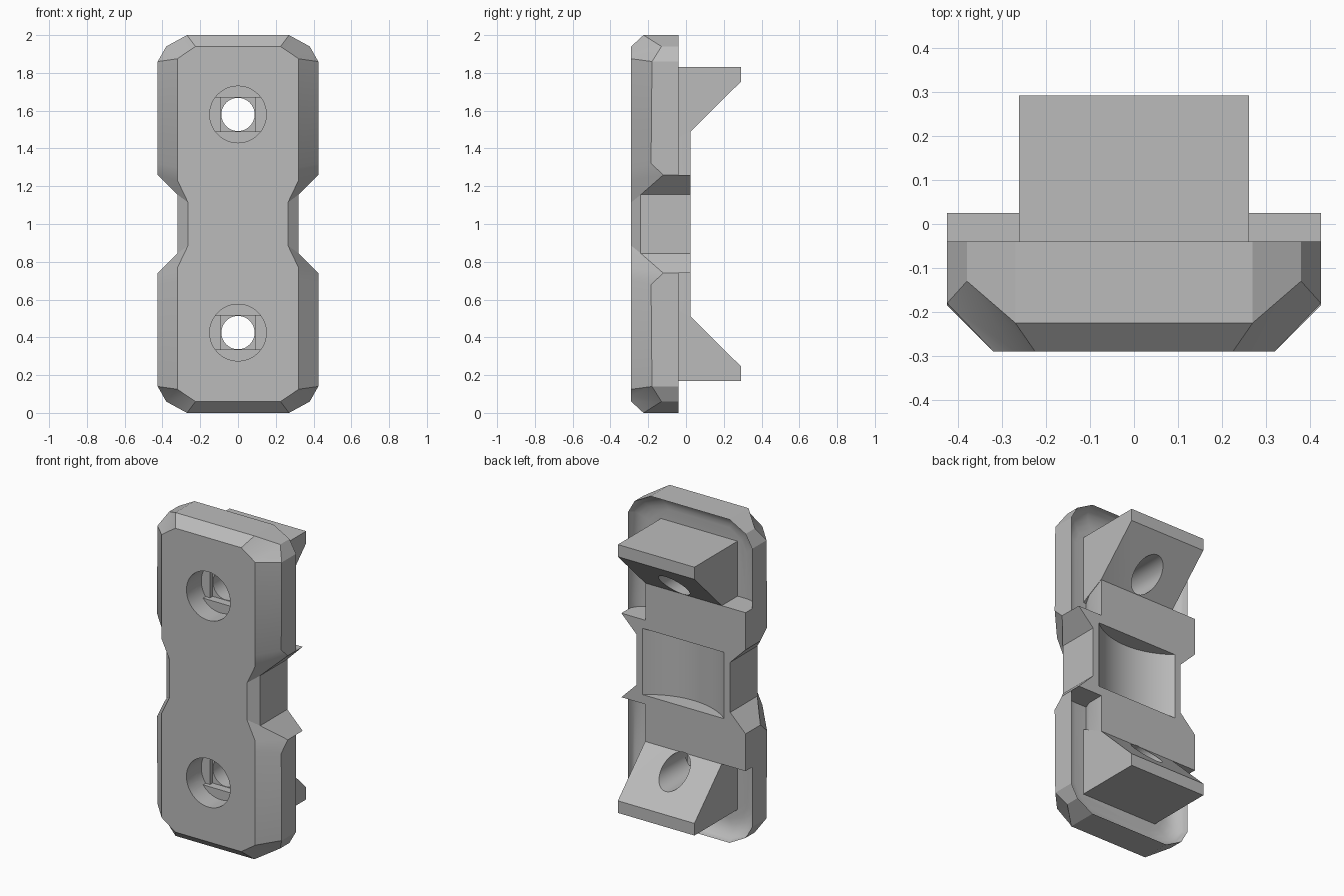
import bpy, bmesh, math
from mathutils import Matrix

cube = bpy.data.objects.get("Cube")
if cube:
    bpy.data.objects.remove(cube)

grey = bpy.data.materials.new("plain grey")
grey.use_nodes = True
COLOUR = (0.5, 0.5, 0.5, 1)
grey.diffuse_color = COLOUR
grey.node_tree.nodes["Principled BSDF"].inputs["Base Color"].default_value = COLOUR


def finish(name, bm):
    bmesh.ops.recalc_face_normals(bm, faces=bm.faces)
    mesh = bpy.data.meshes.new(name)
    bm.to_mesh(mesh)
    bm.free()
    mesh.materials.append(grey)
    ob = bpy.data.objects.new(name, mesh)
    bpy.context.collection.objects.link(ob)
    return ob


def loft(name, rings):
    """Skin a stack of equal-length point rings and cap both ends."""
    bm = bmesh.new()
    loops = [[bm.verts.new(p) for p in ring] for ring in rings]
    n = len(rings[0])
    for a, b in zip(loops, loops[1:]):
        for i in range(n):
            j = (i + 1) % n
            bm.faces.new((a[i], a[j], b[j], b[i]))
    bm.faces.new(loops[0])
    bm.faces.new(loops[-1])
    return finish(name, bm)


def cylinder(name, radius, y0, y1, z):
    bm = bmesh.new()
    turn = Matrix.Translation((0, (y0 + y1) / 2, z)) @ Matrix.Rotation(math.pi / 2, 4, 'X')
    bmesh.ops.create_cone(bm, cap_ends=True, segments=48, radius1=radius,
                          radius2=radius, depth=y1 - y0, matrix=turn)
    return finish(name, bm)


def box(name, hx, y0, y1, z0, z1):
    outline = [(-hx, z0), (hx, z0), (hx, z1), (-hx, z1)]
    return loft(name, [[(x, y, z) for x, z in outline] for y in (y0, y1)])


def combine(target, other, operation):
    mod = target.modifiers.new(operation, 'BOOLEAN')
    mod.operation = operation
    mod.solver = 'EXACT'
    mod.object = other
    bpy.context.view_layer.objects.active = target
    bpy.ops.object.modifier_apply(modifier=mod.name)
    bpy.data.objects.remove(other)


def full_ring(quarter):
    """Mirror a lower right quarter upward, then across the middle."""
    right = quarter + [(x, y, 2 - z) for x, y, z in reversed(quarter)]
    return right + [(-x, y, z) for x, y, z in reversed(right)]


# Bevelled plate with a waist and a coved hollow at the back
rim = [(.27, -.225, 0), (.38, -.13, .06), (.425, -.18, .14),
       (.425, -.185, .68), (.425, -.12, .74), (.32, -.24, .845)]
face = [(.225, .06), (.27, .09), (.32, .125), (.32, .70), (.32, .77), (.265, .885)]
rings = [full_ring([(x, -.29, z) for x, z in face]), full_ring(rim)]
for step in range(7):
    a = step / 6 * math.pi / 2
    s, depth = 1 - math.cos(a), math.sin(a)
    rings.append(full_ring([(x * (1 - .24 * s), -.04 - .09 * depth, 1 + (z - 1) * (1 - .1 * s))
                            for x, _, z in rim]))
body = loft("clamp_plate", rings)

# Raised centre block, with a flange on one side and pointed wings on the other
half = [(.26, .51), (.26, .74), (.425, .74), (.32, .845)]
other_half = [(-.425, .51), (-.425, .74), (-.32, .845)]
block = (half + [(x, 2 - z) for x, z in reversed(half)]
         + [(x, 2 - z) for x, z in other_half] + list(reversed(other_half)))
combine(body, loft("centre_block", [[(x * k, y, z) for x, z in block]
                                    for y, k in ((.025, 1), (-.08, 1), (-.15, .9))]), 'UNION')

# Wedge hooks at the top and bottom
wedge = [(-.15, 1.83), (.292, 1.83), (.292, 1.755), (.025, 1.49), (-.15, 1.40)]
for flip in (False, True):
    profile = [(y, 2 - z if flip else z) for y, z in wedge]
    combine(body, loft("wedge_hook", [[(x, y, z) for y, z in profile]
                                      for x in (-.262, .262)]), 'UNION')

# Curved saddle in the centre block
bm = bmesh.new()
bmesh.ops.create_cone(bm, cap_ends=True, segments=96, radius1=.44, radius2=.44, depth=.41,
                      matrix=Matrix.Translation((0, .365, 1)))
combine(body, finish("saddle_cutter", bm), 'DIFFERENCE')

# Screw holes with a counterbore and stepped seat
for z in (.425, 1.58):
    combine(body, cylinder("bore_cutter", .15, -.4, -.17, z), 'DIFFERENCE')
    slot = box("slot_cutter", .3, -.2, -.145, z - .09, z + .09)
    combine(slot, cylinder("slot_limit", .15, -.5, .1, z), 'INTERSECT')
    combine(body, slot, 'DIFFERENCE')
    combine(body, box("seat_cutter", .09, -.2, -.12, z - .09, z + .09), 'DIFFERENCE')
    combine(body, cylinder("hole_cutter", .088, -.4, .4, z), 'DIFFERENCE')

bpy.ops.object.select_all(action='DESELECT')
body.select_set(True)
bpy.context.view_layer.objects.active = body
bpy.ops.object.shade_smooth_by_angle(angle=math.radians(25))
